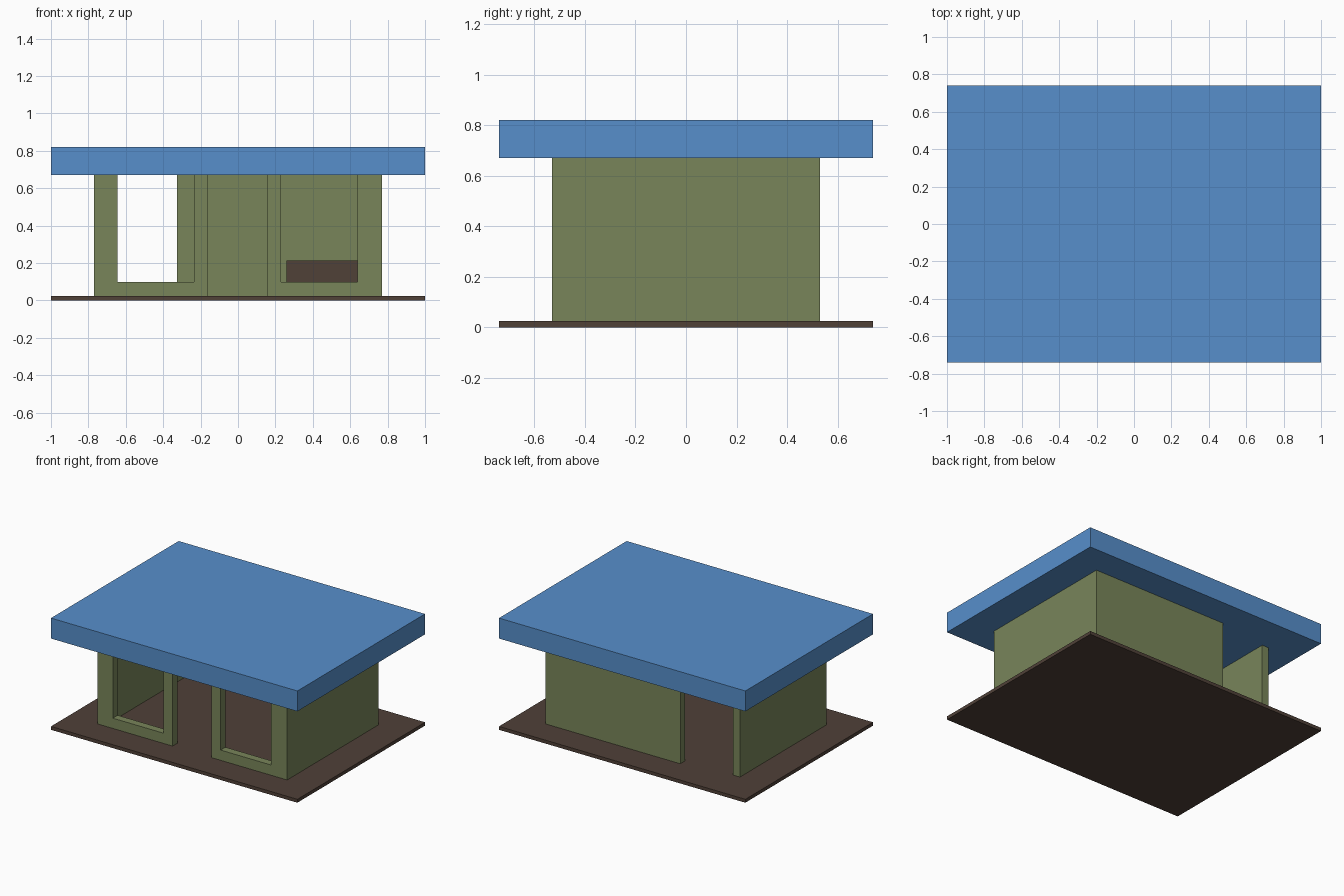
import bpy, bmesh

if "Cube" in bpy.data.objects:
    bpy.data.objects.remove(bpy.data.objects["Cube"])


def material(name, color):
    m = bpy.data.materials.new(name)
    m.diffuse_color = (*color, 1)
    m.use_nodes = True
    m.node_tree.nodes["Principled BSDF"].inputs["Base Color"].default_value = m.diffuse_color
    return m


BLUE = material("roof blue", (0.095, 0.275, 0.60))
GREEN = material("wall olive", (0.190, 0.235, 0.102))
BROWN = material("dark brown", (0.080, 0.052, 0.039))


def prism(name, outline, z0, z1, mat=None):
    """Extrude a counter-clockwise footprint from z0 to z1."""
    bm = bmesh.new()
    base = bm.faces.new([bm.verts.new((x, y, z0)) for x, y in outline])
    ext = bmesh.ops.extrude_face_region(bm, geom=[base], use_keep_orig=True)
    for v in ext["geom"]:
        if isinstance(v, bmesh.types.BMVert):
            v.co.z = z1
    bmesh.ops.recalc_face_normals(bm, faces=bm.faces)
    me = bpy.data.meshes.new(name)
    bm.to_mesh(me)
    bm.free()
    ob = bpy.data.objects.new(name, me)
    bpy.context.collection.objects.link(ob)
    if mat:
        me.materials.append(mat)
    return ob


def box(name, x0, x1, y0, y1, z0, z1, mat=None):
    return prism(name, [(x0, y0), (x1, y0), (x1, y1), (x0, y1)], z0, z1, mat)


def cut_window(wall, x0, x1):
    """Window opening in the front wall, open up to the roof."""
    cutter = box(wall.name + "_window_cutter", x0, x1, -0.60, -0.40, 0.10, 0.90)
    cutter.hide_render = True
    cutter.hide_viewport = False
    cutter.display_type = 'WIRE'
    mod = wall.modifiers.new("window", 'BOOLEAN')
    mod.operation = 'DIFFERENCE'
    mod.solver = 'EXACT'
    mod.object = cutter


FLOOR, EAVE = 0.025, 0.67
X, Y, T = 0.77, 0.53, 0.056   # outer wall half sizes and wall thickness
xi, yi = X - T, Y - T

# Floor plate and flat roof slab
box("floor", -1, 1, -0.74, 0.74, 0, FLOOR, BROWN)
box("roof", -1, 1, -0.74, 0.74, EAVE, 0.82, BLUE)

# Right wall: front piece, side and back in one C-shaped run
right = prism("right_wall", [(0.155, -Y), (X, -Y), (X, Y), (-0.325, Y),
                             (-0.325, yi), (xi, yi), (xi, -yi), (0.155, -yi)],
              FLOOR, EAVE, GREEN)
cut_window(right, 0.23, 0.64)

# Left wall: L-shaped, leaving the rear corner open
left = prism("left_wall", [(-X, -Y), (-0.16, -Y), (-0.16, -yi),
                           (-xi, -yi), (-xi, yi), (-X, yi)],
             FLOOR, EAVE, GREEN)
cut_window(left, -0.645, -0.235)

# Low bench in the back right corner
box("bench", 0.26, xi, 0.06, yi, FLOOR, 0.215, BROWN)
